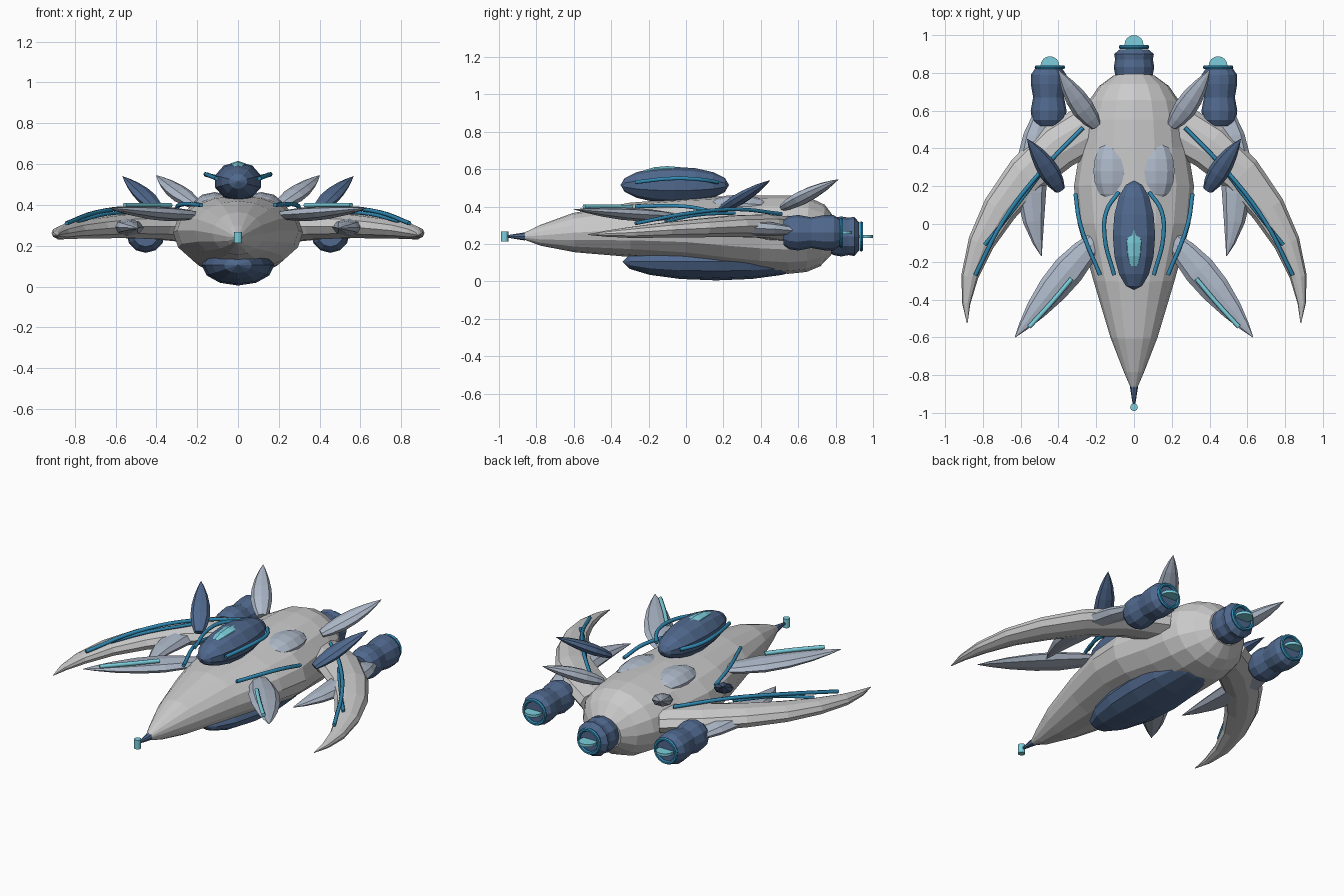
import bpy, bmesh, math
from mathutils import Vector, Matrix

if "Cube" in bpy.data.objects:
    bpy.data.objects.remove(bpy.data.objects["Cube"])


def material(name, rgb):
    m = bpy.data.materials.new(name)
    m.diffuse_color = (*rgb, 1)
    m.use_nodes = True
    m.node_tree.nodes["Principled BSDF"].inputs["Base Color"].default_value = m.diffuse_color
    return m


NAVY = material("navy", (0.08, 0.14, 0.27))
PALE = material("pale_blue", (0.42, 0.48, 0.58))
BLUE = material("bright_blue", (0.03, 0.25, 0.45))
CYAN = material("cyan", (0.2, 0.62, 0.72))
HULL = material("hull", (0.62, 0.62, 0.62))


def finish(name, bm, mat, mirror):
    bmesh.ops.recalc_face_normals(bm, faces=bm.faces)
    me = bpy.data.meshes.new(name)
    bm.to_mesh(me)
    bm.free()
    ob = bpy.data.objects.new(name, me)
    bpy.context.collection.objects.link(ob)
    me.materials.append(mat)
    if mirror:
        ob.modifiers.new("mirror", 'MIRROR')
    return ob


def loft(name, stations, sides, mat=HULL, mirror=False):
    """Skin elliptical rings; station = (x, y, z, half width, half height)."""
    bm = bmesh.new()
    pts = [Vector(s[:3]) for s in stations]
    rings = []
    for i, s in enumerate(stations):
        t = (pts[min(i + 1, len(pts) - 1)] - pts[max(i - 1, 0)]).normalized()
        side = t.cross(Vector((0, 0, 1))).normalized()
        up = side.cross(t)
        rings.append([bm.verts.new(pts[i] + side * s[3] * math.cos(a) + up * s[4] * math.sin(a))
                      for a in (2 * math.pi * k / sides for k in range(sides))])
    for a, b in zip(rings, rings[1:]):
        for k in range(sides):
            j = (k + 1) % sides
            bm.faces.new((a[k], a[j], b[j], b[k]))
    bm.faces.new(rings[0])
    bm.faces.new(rings[-1])
    return finish(name, bm, mat, mirror)


def leaf(name, base, mid, tip, w, h, mat):
    """Mirrored leaf-shaped fin along a bent spine."""
    a, m, b = Vector(base), Vector(mid), Vector(tip)
    c = 2 * m - (a + b) / 2
    st = []
    for t, f in ((0, .5), (.15, .8), (.35, 1), (.55, .93), (.75, .66), (.9, .32), (1, .02)):
        p = a * (1 - t) ** 2 + c * 2 * t * (1 - t) + b * t * t
        st.append((*p, w * f, h * f))
    return loft(name, st, 8, mat, True)


def ellipsoid(name, loc, rad, mat, seg=10, rings=8, mirror=False):
    bm = bmesh.new()
    bmesh.ops.create_uvsphere(bm, u_segments=seg, v_segments=rings, radius=1)
    mtx = Matrix.Translation(loc) @ Matrix.Diagonal((*rad, 1)) @ Matrix.Rotation(math.pi / 2, 4, 'X')
    bm.transform(mtx)
    return finish(name, bm, mat, mirror)


def disc(name, loc, r, depth, mat, mirror=False):
    bm = bmesh.new()
    bmesh.ops.create_cone(bm, cap_ends=True, segments=16, radius1=r, radius2=r, depth=depth,
                          matrix=Matrix.Translation(loc))
    return finish(name, bm, mat, mirror)


def tube(name, pts, r, mat):
    """Mirrored round pipe through smooth points."""
    cu = bpy.data.curves.new(name, 'CURVE')
    cu.dimensions = '3D'
    cu.bevel_depth = r
    cu.bevel_resolution = 1
    cu.resolution_u = 5
    cu.use_fill_caps = True
    sp = cu.splines.new('BEZIER')
    sp.bezier_points.add(len(pts) - 1)
    for bp, p in zip(sp.bezier_points, pts):
        bp.co = p
        bp.handle_left_type = bp.handle_right_type = 'AUTO'
    cu.materials.append(mat)
    ob = bpy.data.objects.new(name, cu)
    bpy.context.collection.objects.link(ob)
    ob.modifiers.new("mirror", 'MIRROR')


def ring(name, x, y, z, R, r, mirror):
    """Torus facing along y."""
    bm = bmesh.new()
    grid = [[bm.verts.new((x + (R + r * math.cos(v)) * math.cos(u), y + r * math.sin(v),
                           z + (R + r * math.cos(v)) * math.sin(u)))
             for v in (math.tau * j / 6 for j in range(6))] for u in (math.tau * i / 20 for i in range(20))]
    for i in range(20):
        for j in range(6):
            a, b = grid[i], grid[(i + 1) % 20]
            k = (j + 1) % 6
            bm.faces.new((a[j], b[j], b[k], a[k]))
    finish(name, bm, BLUE, mirror)


# Hull: y, centre z, half width, half height
hull = [(-.88, .24, .012, .012), (-.78, .245, .055, .055), (-.6, .26, .125, .105), (-.3, .275, .215, .145),
        (0, .275, .298, .17), (.2, .265, .318, .19), (.4, .255, .285, .205), (.55, .25, .268, .21),
        (.65, .25, .24, .2), (.73, .245, .185, .165), (.785, .24, .11, .1)]
loft("hull", [(0, y, z, w, h) for y, z, w, h in hull], 16)
loft("nose_spike", [(0, -.96, .24, .006, .006), (0, -.86, .24, .022, .022)], 8, NAVY)
disc("nose_sensor", (0, -.97, .24), .02, .055, CYAN)
ellipsoid("belly_keel", (0, .16, .105), (.178, .5, .1), NAVY, 12, 8)
ellipsoid("back_plate", (.115, .28, .395), (.105, .17, .068), PALE, 10, 8, True)

# Cockpit
ellipsoid("cockpit_pod", (0, -.06, .515), (.118, .29, .097), NAVY)
ellipsoid("canopy", (0, -.1, .573), (.052, .14, .043), CYAN, 8, 6)

# Swept crescent wings
loft("main_wing", [(.2, .53, .28, .13, .07), (.4, .41, .295, .125, .065), (.57, .26, .295, .11, .06),
                   (.71, .08, .285, .093, .052), (.81, -.1, .275, .07, .043), (.87, -.28, .262, .045, .032),
                   (.888, -.42, .255, .022, .018), (.883, -.525, .25, .002, .002)], 10, HULL, True)

# Leaf fins
leaf("front_fin", (.2, -.08, .35), (.41, -.32, .36), (.63, -.6, .385), .085, .035, PALE)
leaf("engine_arm", (.49, .58, .27), (.545, .2, .29), (.49, -.17, .285), .085, .045, PALE)
leaf("side_fin", (.39, .18, .375), (.47, .31, .455), (.565, .45, .54), .055, .032, NAVY)
leaf("rear_fin", (.2, .52, .395), (.3, .655, .465), (.4, .815, .545), .06, .038, PALE)

# Trim pipes
tube("cockpit_pipe", [(.08, .17, .53), (.145, .07, .545), (.155, -.07, .55), (.105, -.27, .53)], .011, BLUE)
tube("hull_pipe", [(.31, .16, .37), (.285, 0, .4), (.18, -.27, .4)], .011, BLUE)
tube("wing_pipe", [(.27, .51, .36), (.5, .27, .385), (.69, .02, .365), (.84, -.27, .31)], .011, BLUE)
tube("wing_light", [(.5, .26, .365), (.65, .06, .355), (.79, -.11, .32)], .01, BLUE)
tube("front_fin_light", [(.33, -.29, .398), (.44, -.42, .4), (.555, -.545, .4)], .012, CYAN)

# Engines
side_engine = [(.52, .065), (.55, .088), (.6, .095), (.67, .082), (.74, .094), (.79, .094), (.825, .07)]
loft("side_engine", [(.452, y, .26, r, r) for y, r in side_engine], 12, NAVY, True)
ring("side_engine_ring", .445, .83, .26, .07, .011, True)
disc("side_engine_glow", (.445, .838, .26), .05, .016, CYAN, True)
rear_engine = [(.74, .08), (.79, .1), (.83, .107), (.87, .1), (.9, .105), (.925, .075)]
loft("rear_engine", [(0, y, .24, r, r) for y, r in rear_engine], 12, NAVY)
ring("rear_engine_ring", 0, .937, .24, .07, .011, False)
disc("rear_engine_glow", (0, .95, .24), .05, .016, CYAN)
